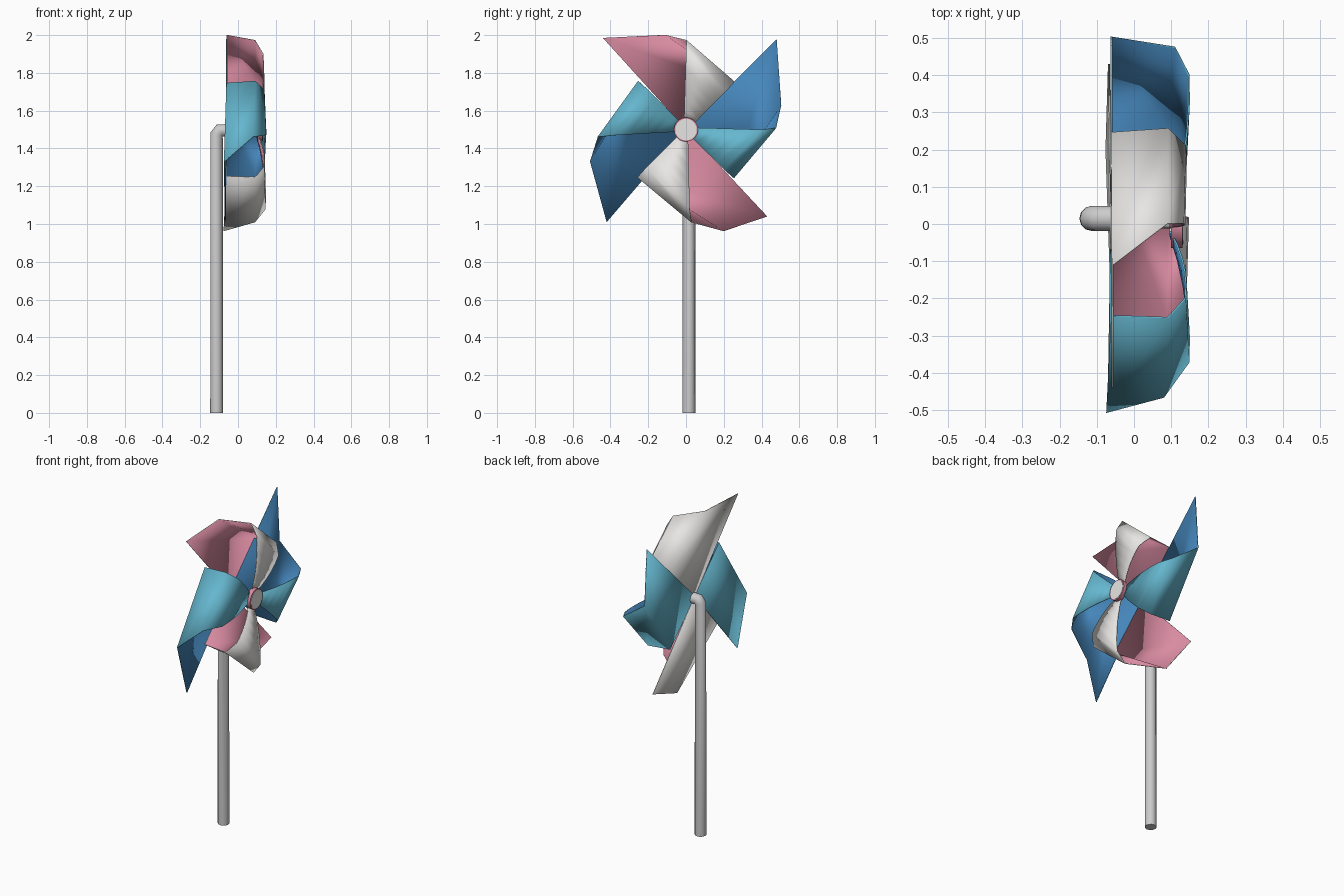
import bpy, bmesh
from math import pi
from mathutils import Matrix, Vector

if "Cube" in bpy.data.objects:
    bpy.data.objects.remove(bpy.data.objects["Cube"])

CENTRE = Vector((0, 0, 1.5))


def material(name, col):
    m = bpy.data.materials.new(name)
    m.diffuse_color = (*col, 1)
    m.use_nodes = True
    m.node_tree.nodes["Principled BSDF"].inputs["Base Color"].default_value = m.diffuse_color
    return m


pink = material("pink", (0.70, 0.26, 0.36))
white = material("white", (0.8, 0.79, 0.77))
blue = material("blue", (0.06, 0.24, 0.50))
cyan = material("cyan", (0.13, 0.47, 0.62))


def blade(name, turn, outer, inside, outside):
    """Square-paper pinwheel sail: flat back, rolled over, returning to the hub.
    Points are (across, outward, depth) for the sail that sits at the top."""
    inner = [(0, 0, -.058), (.245, .245, -.058), (.255, .25, .09), (.21, .2, .135)]
    rows = list(zip([Vector(p) for p in outer], [Vector(p) for p in inner]))
    # curved return towards the hub
    ends = Vector((-.01, .03, .095)), Vector((.03, .02, .095))
    start = rows[-1]
    for i in range(1, 6):
        t = i / 5
        row = []
        for s, e in zip(start, ends):
            p = s.lerp(e, t)
            p.z += .016 * 4 * t * (1 - t)
            row.append(p)
        rows.append(tuple(row))
    bm = bmesh.new()
    vs = [[bm.verts.new((p.z, p.x, p.y)) for p in r] for r in rows]
    for (a, o), (b, i) in zip(vs, vs[1:]):
        bm.faces.new((a, o, i, b))
    bm.transform(Matrix.Translation(CENTRE) @ Matrix.Rotation(turn, 4, 'X'))
    me = bpy.data.meshes.new(name)
    bm.to_mesh(me)
    bm.free()
    me.materials.append(inside)
    me.materials.append(outside)
    ob = bpy.data.objects.new(name, me)
    bpy.context.collection.objects.link(ob)
    s = ob.modifiers.new("paper", 'SOLIDIFY')
    s.thickness, s.offset = .005, -1
    s.material_offset = s.material_offset_rim = 1
    bpy.context.view_layer.objects.active = ob
    bpy.ops.object.select_all(action='DESELECT')
    ob.select_set(True)
    bpy.ops.object.shade_smooth_by_angle(angle=.4)


# four sails, each rolled slightly differently
blade("top_sail", 0, [(-.44, .485, -.055), (-.11, .50, -.055), (0, .47, .09), (0, .40, .13)], pink, white)
blade("right_sail", -pi / 2, [(-.48, .48, -.058), (-.13, .503, -.058), (-.01, .473, .11), (0, .40, .145)], blue, cyan)
blade("bottom_sail", pi, [(-.43, .46, -.065), (-.2, .537, -.072), (-.03, .487, .09), (-.02, .42, .142)], pink, white)
blade("left_sail", pi / 2, [(-.49, .42, -.065), (-.17, .507, -.07), (-.04, .463, .08), (-.03, .37, .145)], blue, cyan)


# hub button, its pale face and the pin
def disc(name, r, x0, x1, sides, mat=None):
    bpy.ops.mesh.primitive_cylinder_add(vertices=sides, radius=r, depth=x1 - x0,
                                        location=((x0 + x1) / 2, 0, 1.5), rotation=(0, pi / 2, 0))
    ob = bpy.context.object
    ob.name = name
    if mat:
        ob.data.materials.append(mat)
    bpy.ops.object.shade_smooth_by_angle()


disc("hub_button", .064, .10, .13, 20, pink)
disc("hub_face", .057, .12, .132, 20, white)
disc("pin", .012, -.06, .11, 8)

# bent stick: tall pole with an elbow into the sails
cu = bpy.data.curves.new("stick", 'CURVE')
cu.dimensions = '3D'
cu.bevel_depth, cu.bevel_resolution, cu.use_fill_caps = .034, 4, True
path = [(-.113, 0), (-.113, 1.475), (-.098, 1.495), (-.058, 1.495)]
sp = cu.splines.new('POLY')
sp.points.add(len(path) - 1)
for p, (x, z) in zip(sp.points, path):
    p.co = (x, .015, z, 1)
bpy.context.collection.objects.link(bpy.data.objects.new("stick", cu))
